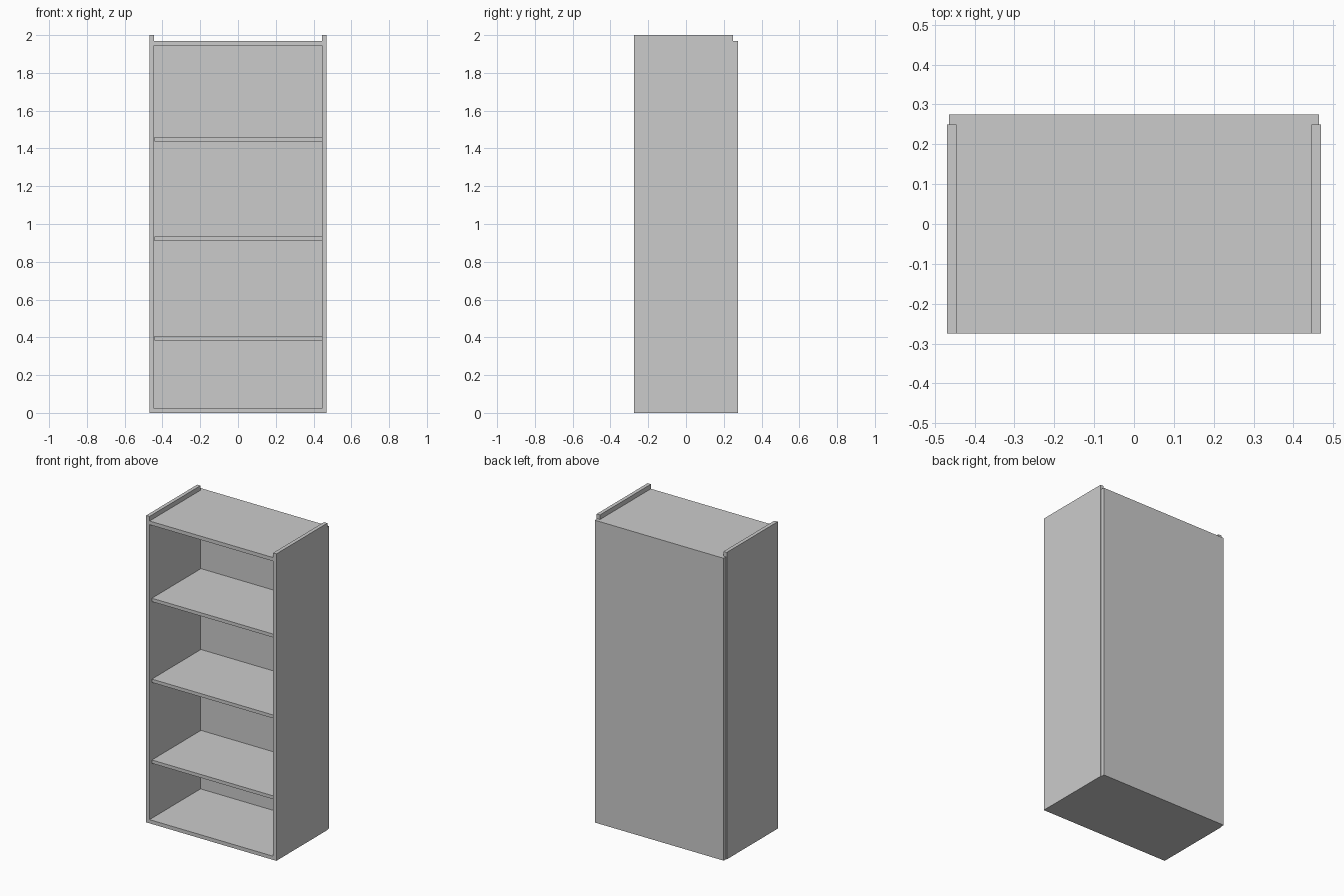
import bpy
import bmesh
from mathutils import Vector

if "Cube" in bpy.data.objects:
    bpy.data.objects.remove(bpy.data.objects["Cube"])


def box(name, lo, hi):
    """Add a box spanning two opposite corners."""
    lo, hi = Vector(lo), Vector(hi)
    centre, size = (lo + hi) / 2, hi - lo
    bm = bmesh.new()
    bmesh.ops.create_cube(bm, size=1.0)
    bmesh.ops.scale(bm, vec=size, verts=bm.verts)
    mesh = bpy.data.meshes.new(name)
    bm.to_mesh(mesh)
    bm.free()
    obj = bpy.data.objects.new(name, mesh)
    obj.location = centre
    bpy.context.collection.objects.link(obj)
    return obj


FRONT, BACK = -0.275, 0.275
BOARD = 0.024
OUTER, INNER = 0.469, 0.445
BACK_FACE = BACK - 0.025      # inner face of the back panel
HEIGHT, TOP = 2.0, 1.97

# Side panels, rising slightly above the top board
for label, s in (("left", -1), ("right", 1)):
    xs = sorted((s * INNER, s * OUTER))
    box(f"{label}_side_panel", (xs[0], FRONT, 0), (xs[1], BACK_FACE, HEIGHT))

# Back panel, a little narrower than the case
box("back_panel", (-0.464, BACK_FACE, 0), (0.465, BACK, TOP))

# Bottom and top boards, flush with the front
for label, z in (("bottom", 0), ("top", TOP - BOARD)):
    box(f"{label}_board", (-INNER, FRONT, z), (INNER, BACK_FACE, z + BOARD))

# Inner shelves, set back slightly, with a hairline gap on the left
for i, z in enumerate((0.384, 0.911, 1.438)):
    box(f"shelf_{i + 1}", (-0.442, FRONT + 0.02, z),
        (INNER, BACK_FACE, z + 0.022))
